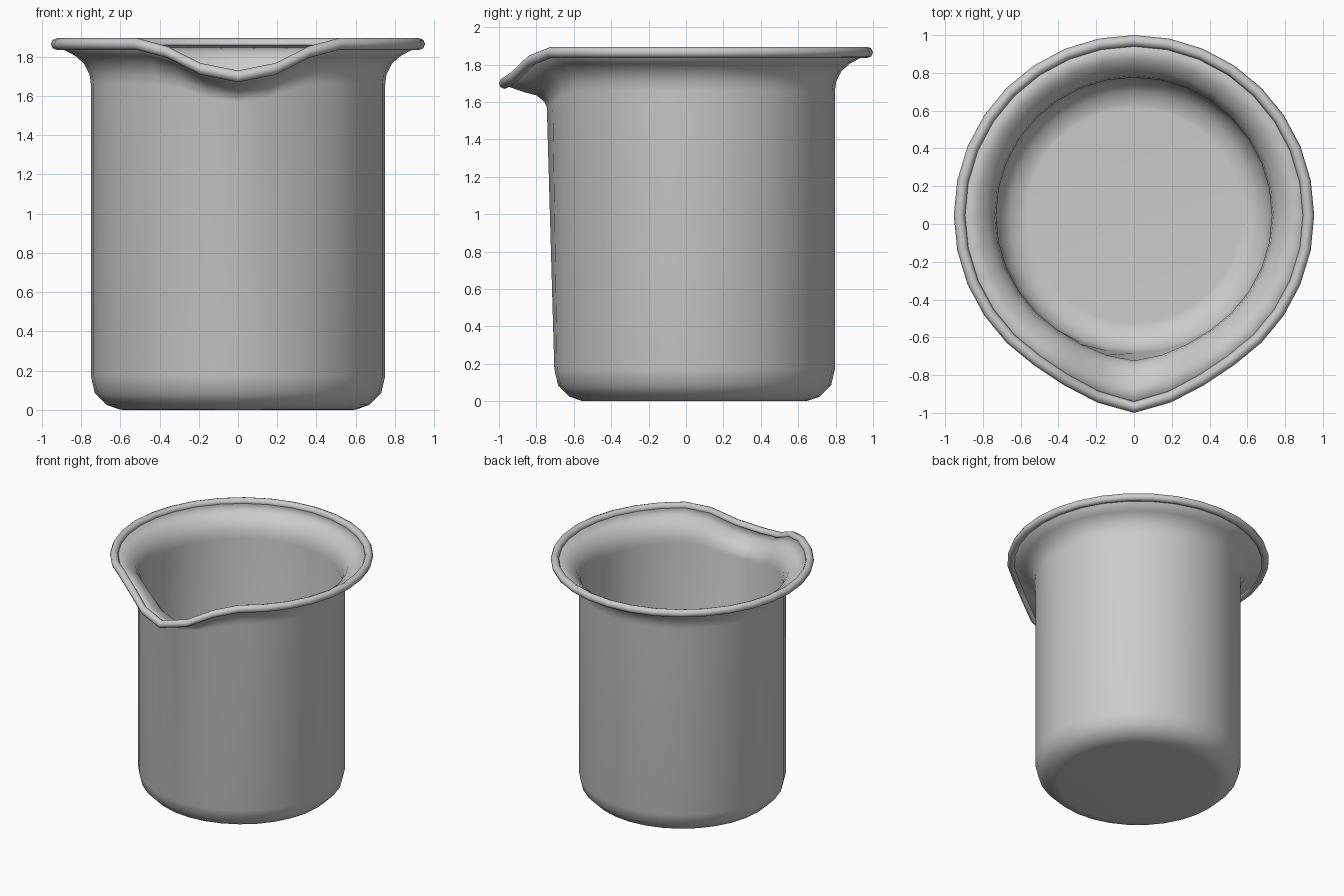
import bpy, bmesh, math

if "Cube" in bpy.data.objects:
    bpy.data.objects.remove(bpy.data.objects["Cube"])

SIDES = 32
CY = 0.046                       # axis of the round vessel
DROP = [1.0, 0.77, 0.25]         # spout falloff by segment away from the front
PUSH = [1.0, 0.6, 0.2]

metal = bpy.data.materials.new("light_grey")
metal.diffuse_color = (0.6, 0.6, 0.6, 1)
metal.use_nodes = True
metal.node_tree.nodes["Principled BSDF"].inputs["Base Color"].default_value = metal.diffuse_color


def ring(bm, r, z, push=0, drop=0):
    """Circle whose front points are pulled out and down to form the spout."""
    verts = []
    for i in range(SIDES):
        d = min(i, SIDES - i)
        p = PUSH[d] if d < 3 else 0
        q = DROP[d] if d < 3 else 0
        a = 2 * math.pi * i / SIDES
        rr = r + push * p
        verts.append(bm.verts.new((math.sin(a) * rr, CY - math.cos(a) * rr, z - drop * q)))
    return verts


def loft(name, profile, closed):
    bm = bmesh.new()
    rings = [ring(bm, *p) for p in profile]
    pairs = list(zip(rings, rings[1:]))
    if closed:
        pairs.append((rings[-1], rings[0]))
    else:
        bm.faces.new(rings[0])
        bm.faces.new(rings[-1])
    for a, b in pairs:
        for i in range(SIDES):
            j = (i + 1) % SIDES
            bm.faces.new((a[i], a[j], b[j], b[i]))
    bmesh.ops.recalc_face_normals(bm, faces=bm.faces[:])
    for f in bm.faces:
        f.smooth = True
    me = bpy.data.meshes.new(name)
    bm.to_mesh(me)
    bm.free()
    me.materials.append(metal)
    ob = bpy.data.objects.new(name, me)
    bpy.context.collection.objects.link(ob)
    return ob


# vessel wall: outside from the base up, over the lip, then inside down to the floor
outer = [(0.58, 0), (0.60, 0.001), (0.67, 0.025), (0.73, 0.085), (0.75, 0.17),
         (0.75, 1.66, 0.04, 0.09), (0.757, 1.71, 0.045, 0.11), (0.785, 1.765, 0.06, 0.13),
         (0.83, 1.805, 0.09, 0.15), (0.915, 1.85, 0.09, 0.165)]
inner = [(0.915, 1.868, 0.09, 0.165), (0.82, 1.825, 0.09, 0.15), (0.77, 1.785, 0.06, 0.13),
         (0.738, 1.72, 0.045, 0.11), (0.73, 1.66, 0.04, 0.09),
         (0.73, 0.18), (0.71, 0.1), (0.655, 0.045), (0.59, 0.021), (0.57, 0.02)]
loft("vessel_wall", outer + inner, False)

# rolled rim following the lip
tube = [(0.924 + 0.03 * math.cos(k * math.pi / 4), 1.865 + 0.03 * math.sin(k * math.pi / 4),
         0.092, 0.165) for k in range(8)]
loft("rolled_rim", tube, True)
